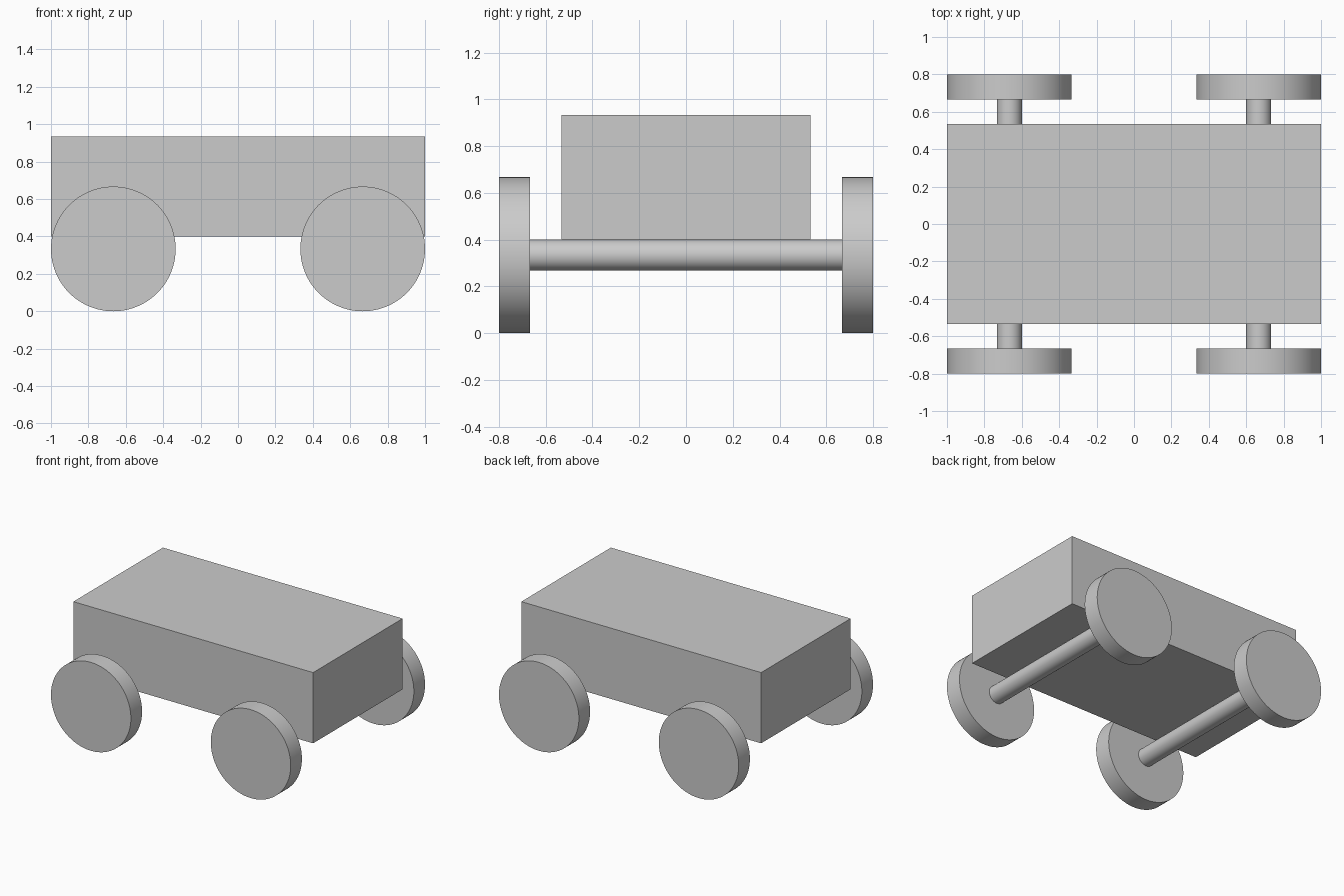
import bpy
import math

cube = bpy.data.objects.get("Cube")
if cube:
    bpy.data.objects.remove(cube, do_unlink=True)

# One plain grey for the whole cart
GREY = (0.6, 0.6, 0.6, 1.0)
grey = bpy.data.materials.new("plain grey")
grey.use_nodes = True
grey.diffuse_color = GREY
grey.node_tree.nodes["Principled BSDF"].inputs["Base Color"].default_value = GREY

WHEEL_RADIUS = 1 / 3
AXLE_X = 2 / 3
AXLE_RADIUS = 1 / 15
WHEEL_WIDTH = 2 / 15
OUTER_Y = 0.8


def rod(name, x, y, radius, length):
    """Smooth cylinder lying along y at axle height."""
    bpy.ops.mesh.primitive_cylinder_add(
        vertices=96, radius=radius, depth=length,
        location=(x, y, WHEEL_RADIUS), rotation=(math.pi / 2, 0, 0))
    obj = bpy.context.object
    obj.name = name
    obj.data.materials.append(grey)
    bpy.ops.object.shade_smooth_by_angle(angle=math.radians(30))


# Box body resting on the axles
bottom = WHEEL_RADIUS + AXLE_RADIUS
height = 8 / 15
bpy.ops.mesh.primitive_cube_add(size=1, location=(0, 0, bottom + height / 2))
body = bpy.context.object
body.name = "body"
body.scale = (2, 16 / 15, height)
bpy.ops.object.transform_apply(location=False, rotation=False, scale=True)
body.data.materials.append(grey)

# Two axles, each with a wheel at both ends
for end, sx in (("left", 1), ("right", -1)):
    x = sx * AXLE_X
    rod(f"{end}_axle", x, 0, AXLE_RADIUS, 2 * (OUTER_Y - WHEEL_WIDTH))
    for face, sy in (("front", -1), ("back", 1)):
        rod(f"{face}_{end}_wheel", x, sy * (OUTER_Y - WHEEL_WIDTH / 2),
            WHEEL_RADIUS, WHEEL_WIDTH)
